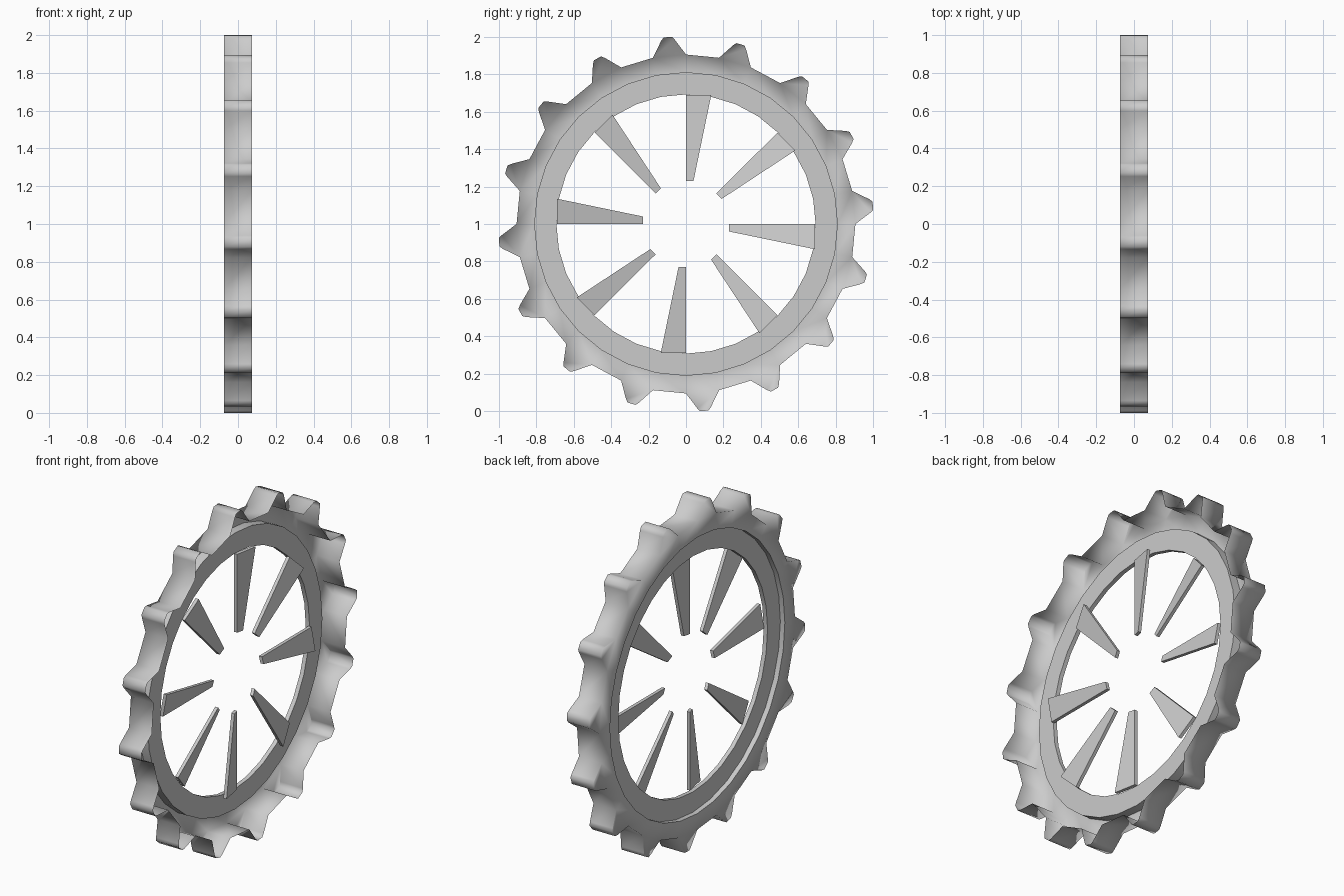
import bpy, bmesh
from math import cos, sin, pi, radians

if "Cube" in bpy.data.objects:
    bpy.data.objects.remove(bpy.data.objects["Cube"])

N = 32          # rim segments, every second one carries a tooth
HALF = 0.074    # half width of the tread


def polar(a, r, x, t=0.0):
    # radius r and sideways offset t at angle a around the x axis
    return (x, r * cos(a) - t * sin(a), 1 + r * sin(a) + t * cos(a))


def finish(bm, name, angle=35):
    bmesh.ops.recalc_face_normals(bm, faces=bm.faces)
    me = bpy.data.meshes.new(name)
    bm.to_mesh(me)
    bm.free()
    ob = bpy.data.objects.new(name, me)
    bpy.context.collection.objects.link(ob)
    bpy.ops.object.select_all(action='DESELECT')
    ob.select_set(True)
    bpy.context.view_layer.objects.active = ob
    bpy.ops.object.shade_smooth_by_angle(angle=radians(angle))
    return ob


def lathe(bm, profile):
    rings = [[bm.verts.new(polar(pi / 2 + 2 * pi * i / N, r, x)) for i in range(N)]
             for r, x in profile]
    for a, b in zip(rings, rings[1:]):
        for i in range(N):
            j = (i + 1) % N
            bm.faces.new((a[i], a[j], b[j], b[i]))
    return rings


# Inner ring, standing forward of the tread's back plate
bm = bmesh.new()
lathe(bm, [(0.812, -HALF), (0.812, -0.02), (0.693, -0.02),
           (0.693, -0.045), (0.812, -0.045)])
finish(bm, "inner_ring")

# Tread shell: back plate and toothed band, open towards +x
bm = bmesh.new()
inner, back = lathe(bm, [(0.812, -HALF), (0.906, -HALF)])
front = [bm.verts.new((HALF, v.co.y, v.co.z)) for v in back]
tip = [(0.988, -0.036), (1.004, -0.022), (1.004, 0.022), (0.988, 0.036)]
for i in range(N):
    j = (i + 1) % N
    sides = []
    for ring, x in ((front, HALF), (back, -HALF)):
        side = [ring[i]]
        if i % 2 == 0:
            mid = pi / 2 + 2 * pi * (i + 0.5) / N
            side += [bm.verts.new(polar(mid, r, x, t)) for r, t in tip]
        side.append(ring[j])
        sides.append(side)
    f, b = sides
    if i % 2 == 0:
        bm.faces.new(b)
    for k in range(len(f) - 1):
        bm.faces.new((f[k], f[k + 1], b[k + 1], b[k]))
finish(bm, "toothed_tread", 100)

# Spokes: tapered, pitched blades with one edge on the radial line
for s in range(8):
    a = s * pi / 4
    bm = bmesh.new()
    ends = []
    for r, w, dx in ((0.23, 0.04, 0.01), (0.69, 0.135, 0.025)):
        x0 = -0.025
        th = 0.02
        ends.append([bm.verts.new(polar(a, r, x, t)) for x, t in
                     ((x0, 0), (x0 + th, 0), (x0 + th + dx, -w), (x0 + dx, -w))])
    p, q = ends
    bm.faces.new(p)
    bm.faces.new(q)
    for k in range(4):
        m = (k + 1) % 4
        bm.faces.new((p[k], p[m], q[m], q[k]))
    finish(bm, f"spoke_{s + 1}")
